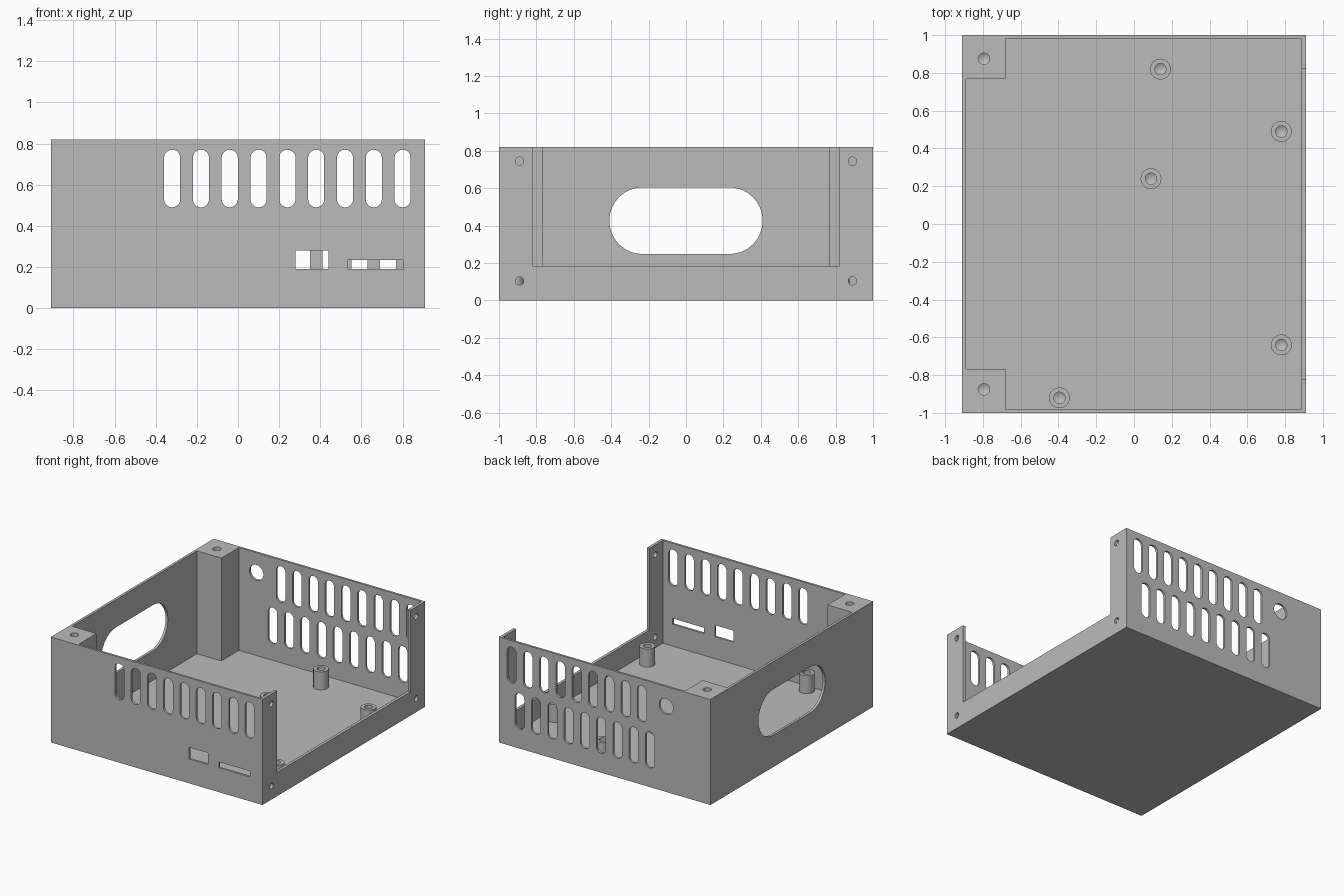
import bpy, bmesh, math
from mathutils import Matrix, Vector

cube = bpy.data.objects.get("Cube")
if cube:
    bpy.data.objects.remove(cube, do_unlink=True)

grey = bpy.data.materials.new("plain grey")
grey.use_nodes = True
grey.diffuse_color = (0.5, 0.5, 0.5, 1)
grey.node_tree.nodes["Principled BSDF"].inputs["Base Color"].default_value = (0.5, 0.5, 0.5, 1)

HX, HY, H = 0.91, 1.0, 0.82      # half width, half depth, height
WALL, FLOOR = 0.02, 0.02
SEGS = 32

# Axis frames: local profile (u, v) and extrusion direction w
FRAMES = {"x": ((0, 1, 0), (0, 0, 1), (1, 0, 0)),
          "y": ((1, 0, 0), (0, 0, 1), (0, 1, 0)),
          "z": ((1, 0, 0), (0, 1, 0), (0, 0, 1))}


def prism(bm, points, axis, start, end):
    """Extrude a closed 2D profile along an axis."""
    u, v, w = (Vector(a) for a in FRAMES[axis])
    low, high = ([bm.verts.new(u * a + v * b + w * d) for a, b in points] for d in (start, end))
    bm.faces.new(low)
    bm.faces.new(high)
    n = len(points)
    for i in range(n):
        j = (i + 1) % n
        bm.faces.new((low[i], low[j], high[j], high[i]))


def rect(u0, u1, v0, v1):
    return [(u0, v0), (u1, v0), (u1, v1), (u0, v1)]


def circle(u, v, r):
    return [(u + r * math.cos(2 * math.pi * i / SEGS), v + r * math.sin(2 * math.pi * i / SEGS))
            for i in range(SEGS)]


def stadium(u0, u1, v0, v1):
    """Rectangle with fully rounded ends on its short sides."""
    r = min(u1 - u0, v1 - v0) / 2
    du, dv = (u1 - u0) / 2 - r, (v1 - v0) / 2 - r
    cu, cv = (u0 + u1) / 2, (v0 + v1) / 2
    half = SEGS // 2
    turn = 0 if dv > du else -math.pi / 2
    points = []
    for side in (1, -1):
        for i in range(half + 1):
            a = turn + math.pi * i / half + (0 if side > 0 else math.pi)
            points.append((cu + side * du + r * math.cos(a), cv + side * dv + r * math.sin(a)))
    return points


def drill(bm, x, y, top, depth, r=0.03):
    """Blind hole cutter with a pointed tip."""
    over = 0.05
    place = Matrix.Translation((x, y, top + (over - depth) / 2))
    made = bmesh.ops.create_cone(bm, cap_ends=True, segments=SEGS, radius1=r, radius2=r,
                                 depth=depth + over, matrix=place)
    low = [f for f in {f for v in made["verts"] for f in v.link_faces}
           if len(f.verts) == SEGS and f.calc_center_median().z < top - depth / 2]
    tip = bmesh.ops.poke(bm, faces=low)["verts"][0]
    tip.co.z -= r * 0.6


def make(name, bm):
    bmesh.ops.recalc_face_normals(bm, faces=bm.faces)
    mesh = bpy.data.meshes.new(name)
    bm.to_mesh(mesh)
    bm.free()
    mesh.materials.append(grey)
    ob = bpy.data.objects.new(name, mesh)
    bpy.context.collection.objects.link(ob)
    return ob


def cut(ob, *cutters):
    """Subtract the cutters, bake the result and drop the helpers."""
    for c in cutters:
        c.hide_render = True
        mod = ob.modifiers.new("cut", "BOOLEAN")
        mod.operation, mod.solver, mod.object = "DIFFERENCE", "EXACT", c
    bpy.context.view_layer.update()
    baked = bpy.data.meshes.new_from_object(ob.evaluated_get(bpy.context.evaluated_depsgraph_get()))
    ob.modifiers.clear()
    ob.data = baked
    ob.data.materials.clear()
    ob.data.materials.append(grey)
    for c in cutters:
        bpy.data.objects.remove(c, do_unlink=True)
    bpy.ops.object.select_all(action="DESELECT")
    ob.select_set(True)
    bpy.context.view_layer.objects.active = ob
    bpy.ops.object.shade_smooth_by_angle(angle=math.radians(30))


# Outer block
bm = bmesh.new()
prism(bm, rect(-HX, HX, -HY, HY), "z", 0, H)
case = make("case_body", bm)

# Cavity, leaving solid square posts in the two right-hand corners
bm = bmesh.new()
ix0, ix1, iy, px, py = -HX + WALL, HX - 0.023, HY - 0.017, -0.68, 0.767
prism(bm, [(ix0, -py), (px, -py), (px, -iy), (ix1, -iy), (ix1, iy), (px, iy), (px, py), (ix0, py)],
      "z", FLOOR, H + 0.2)
cavity = make("cavity_cutter", bm)

# Wall openings
bm = bmesh.new()
prism(bm, stadium(-0.41, 0.41, 0.248, 0.605), "x", -1.0, -0.85)
prism(bm, rect(-0.82, 0.82, 0.185, 1.0), "x", 0.85, 1.0)
for i in range(9):
    x = -0.32 + 0.14 * i
    for y0, y1 in ((-1.1, -0.95), (0.95, 1.1)):
        prism(bm, stadium(x - 0.039, x + 0.039, 0.49, 0.77), "y", y0, y1)
    prism(bm, stadium(x - 0.109, x - 0.031, 0.15, 0.43), "y", 0.95, 1.1)
prism(bm, circle(-0.53, 0.665, 0.06), "y", 0.95, 1.1)
prism(bm, rect(0.28, 0.44, 0.19, 0.28), "y", -1.1, -0.95)
prism(bm, rect(0.535, 0.805, 0.19, 0.235), "y", -1.1, -0.95)

# Screw holes in the flanges and posts
for s in (-1, 1):
    for z in (0.105, 0.745):
        prism(bm, circle(s * 0.89, z, 0.022), "x", 0.85, 1.0)
    drill(bm, -0.795, s * 0.875, H, 0.2)
cut(case, cavity, make("opening_cutters", bm))

# Board standoffs
for i, (x, y) in enumerate([(0.14, 0.82), (0.78, 0.49), (0.09, 0.24), (0.78, -0.64), (-0.395, -0.92)]):
    bm = bmesh.new()
    prism(bm, circle(x, y, 0.055), "z", FLOOR - 0.008, 0.16)
    post = make(f"standoff_{i + 1}", bm)
    bm = bmesh.new()
    drill(bm, x, y, 0.16, 0.1)
    cut(post, make("drill_cutter", bm))
